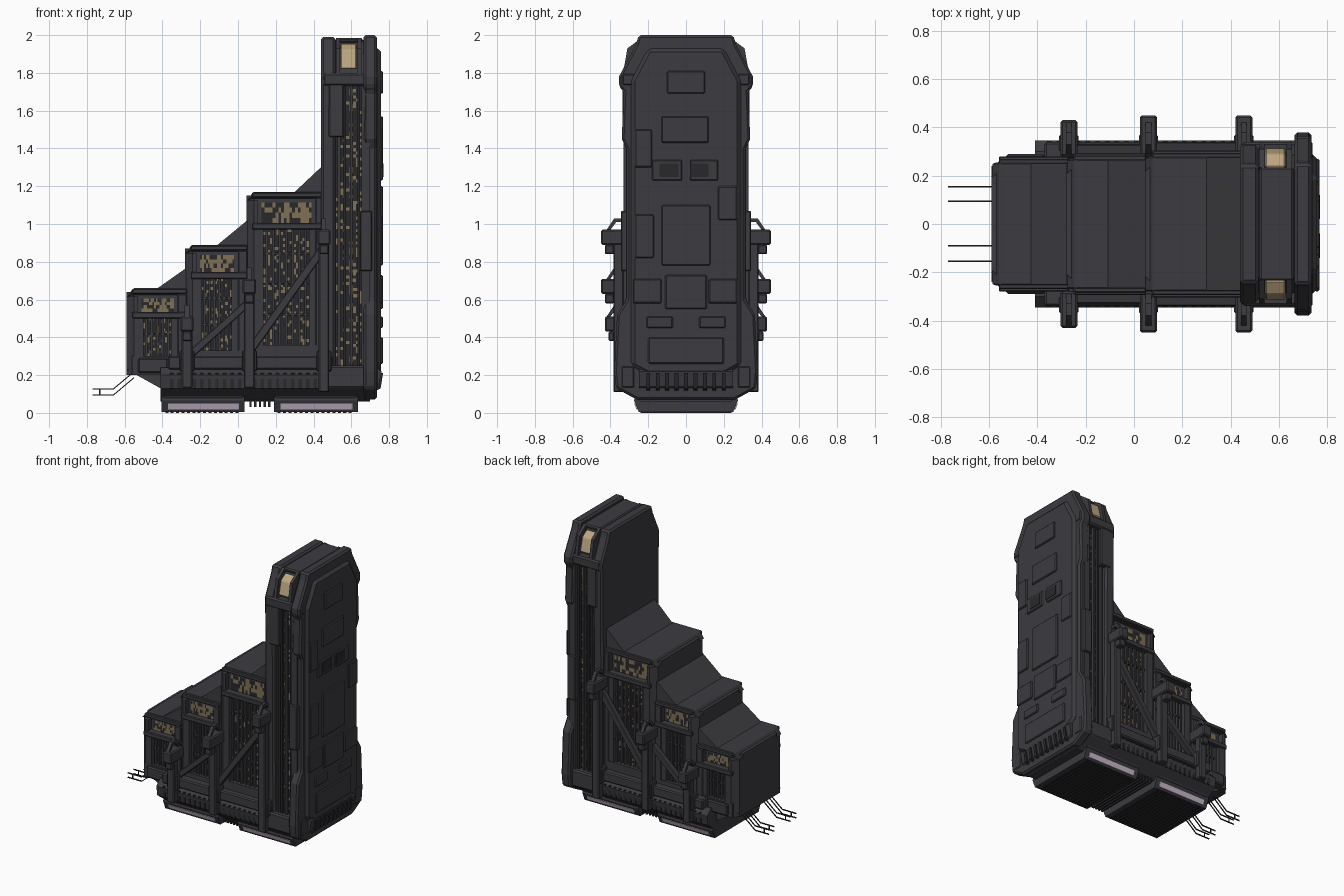
import bpy, bmesh, random
from mathutils import Vector

random.seed(4)
if "Cube" in bpy.data.objects:
    bpy.data.objects.remove(bpy.data.objects["Cube"])


def material(name, r, g, b):
    m = bpy.data.materials.new(name)
    m.use_nodes = True
    m.diffuse_color = (r, g, b, 1)
    m.node_tree.nodes["Principled BSDF"].inputs["Base Color"].default_value = (r, g, b, 1)
    return m


HULL = material("charcoal hull", 0.045, 0.044, 0.051)
DARK = material("dark recess", 0.022, 0.021, 0.025)
GOLD = material("dim gold window", 0.22, 0.165, 0.09)
AMBER = material("amber lantern", 0.5, 0.38, 0.22)
LILAC = material("pale lilac light", 0.6, 0.5, 0.62)
SIDES = (("front", -1), ("back", 1))


def finish(name, bm, mats, bevel=0):
    me = bpy.data.meshes.new(name)
    bm.to_mesh(me)
    bm.free()
    for m in mats:
        me.materials.append(m)
    ob = bpy.data.objects.new(name, me)
    bpy.context.collection.objects.link(ob)
    if bevel:
        mod = ob.modifiers.new("bevel", "BEVEL")
        mod.width, mod.segments = bevel, 1
    return ob


def prism(name, pts, axis, a, b, mat=HULL, bevel=0):
    """Extrude a 2D outline along an axis: x takes (y,z), y takes (x,z), z takes (x,y)."""
    place = {"x": lambda p, t: (t, p[0], p[1]),
             "y": lambda p, t: (p[0], t, p[1]),
             "z": lambda p, t: (p[0], p[1], t)}[axis]
    bm = bmesh.new()
    lo = [bm.verts.new(place(p, a)) for p in pts]
    hi = [bm.verts.new(place(p, b)) for p in pts]
    bm.faces.new(lo)
    bm.faces.new(hi[::-1])
    for i in range(len(pts)):
        j = (i + 1) % len(pts)
        bm.faces.new((lo[i], hi[i], hi[j], lo[j]))
    bmesh.ops.recalc_face_normals(bm, faces=bm.faces)
    return finish(name, bm, [mat], bevel)


def box(name, x0, x1, y0, y1, z0, z1, mat=HULL, bevel=0):
    return prism(name, [(x0, y0), (x1, y0), (x1, y1), (x0, y1)], "z", z0, z1, mat, bevel)


def side_box(name, x0, x1, y0, y1, z0, z1, mat=HULL, bevel=0):
    for tag, s in SIDES:
        box(tag + "_" + name, x0, x1, *sorted((s * y0, s * y1)), z0, z1, mat, bevel)


def mirrored(half):
    return half + [(-y, z) for y, z in reversed(half)]


def beam(name, p, q, half, y0, y1):
    """Flat diagonal bar between two (x,z) points on both sides."""
    p, q = Vector(p), Vector(q)
    d = (q - p).normalized()
    n = Vector((-d.y, d.x)) * half
    for tag, s in SIDES:
        prism(tag + "_" + name, [p + n, q + n, q - n, p - n], "y", s * y0, s * y1, HULL, 0.005)


def window_grid(name, x0, x1, z0, z1, y, nx, nz, lit):
    """Panel of small cells, randomly lit, with upright bars."""
    for tag, s in SIDES:
        bm = bmesh.new()
        v = [[bm.verts.new((x0 + (x1 - x0) * i / nx, s * y, z0 + (z1 - z0) * k / nz))
              for i in range(nx + 1)] for k in range(nz + 1)]
        for k in range(nz):
            for i in range(nx):
                f = bm.faces.new((v[k][i], v[k][i + 1], v[k + 1][i + 1], v[k + 1][i]))
                f.material_index = int(random.random() < lit)
                if s > 0:
                    f.normal_flip()
        finish(tag + "_" + name, bm, [DARK, GOLD])


# Stepped terraces: x start, x end, top, half width, panel base
steps = [(-0.59, -0.27, 0.66, 0.27, 0.30),
         (-0.28, 0.05, 0.89, 0.285, 0.33),
         (0.045, 0.46, 1.17, 0.295, 0.36)]
for n, (x0, x1, top, w, base) in enumerate(steps):
    t = "terrace%d_" % (n + 1)

    def plan(h):
        return [(x0, -h + 0.04), (x0 + 0.04, -h), (x1, -h), (x1, h), (x0 + 0.04, h), (x0, h - 0.04)]
    prism(t + "core", plan(w - 0.04), "z", 0.2, top - 0.02)
    prism(t + "cap", [(x0, top - 0.05), (x0 + 0.035, top), (x1, top), (x1, top - 0.035), (x0 + 0.03, top - 0.035)],
          "y", -w + 0.015, w - 0.015, HULL, 0.006)
    prism(t + "nose", [(x0, -w + 0.04), (x0 + 0.04, -w), (x0 + 0.06, -w), (x0 + 0.06, w),
                       (x0 + 0.04, w), (x0, w - 0.04)], "z", 0.2, top - 0.045)
    prism(t + "sloped_roof", [(x1 - 0.17, top - 0.01), (x1, top + 0.11 + 0.02 * n), (x1, top - 0.01)],
          "y", -w + 0.02, w - 0.02)
    # Frame around the recessed window and the tall panel
    wz = top - 0.125 - 0.02 * n
    side_box(t + "top_rail", x0 + 0.03, x1, w - 0.05, w, top - 0.03, top - 0.003, HULL, 0.005)
    side_box(t + "middle_rail", x0 + 0.03, x1, w - 0.05, w + 0.01, wz - 0.035, wz, HULL, 0.005)
    side_box(t + "base_rail", x0 + 0.03, x1, w - 0.05, w, 0.2, base, HULL)
    side_box(t + "rear_post", x1 - 0.05, x1, w - 0.05, w, 0.2, top - 0.03, HULL, 0.005)
    side_box(t + "left_panel_post", x0 + 0.05, x0 + 0.09, w - 0.05, w, base, wz - 0.03)
    side_box(t + "right_panel_post", x1 - 0.085, x1 - 0.045, w - 0.05, w - 0.005, base, wz - 0.03)
    # Window glow and panel cells
    window_grid(t + "window", x0 + 0.08, x1 - 0.07, wz, top - 0.055, w - 0.036, 18, 4, 0.55)
    a, b = x0 + 0.09, x1 - 0.085
    window_grid(t + "panel", a, b, base, wz - 0.03, w - 0.036, 14, int((wz - base) * 60), 0.24)
    bars = 5 + n
    for i in range(bars):
        x = a + (b - a) * (i + 0.5) / bars
        side_box(t + "bar%d" % i, x - 0.006, x + 0.006, w - 0.04, w - 0.018, base, wz - 0.03)
    for i in range(1, n + 2):
        z = base + (wz - base) * i / (n + 2)
        side_box(t + "crossbar%d" % i, a, b, w - 0.04, w - 0.022, z - 0.006, z + 0.006, DARK)

# Buttress columns with clamp blocks: x, clamp bottom, outer reach
for n, (x, z, reach) in enumerate([(-0.27, 0.43, 0.43), (0.06, 0.63, 0.45), (0.455, 0.89, 0.45)]):
    t = "buttress%d_" % (n + 1)
    side_box(t + "column", x - 0.028, x + 0.028, 0.33, 0.385, 0.11 + 0.02 * (n < 2), z + 0.01, HULL, 0.006)
    side_box(t + "clamp", x - 0.035, x + 0.035, 0.28, reach, z, z + 0.08, HULL, 0.008)
    side_box(t + "foot", x - 0.04, x + 0.04, 0.3, 0.37, 0.22, 0.33, HULL, 0.006)
    side_box(t + "brace_block", x - 0.025, x + 0.025, 0.38, reach - 0.02, z - 0.05, z, HULL, 0.006)
    for tag, s in SIDES:
        prism(tag + "_" + t + "arch", [(s * 0.29, z + 0.08), (s * 0.33, z + 0.14), (s * 0.38, z + 0.14),
              (s * 0.42, z + 0.08), (s * 0.40, z + 0.08), (s * 0.37, z + 0.12), (s * 0.34, z + 0.12),
              (s * 0.31, z + 0.08)], "x", x - 0.012, x + 0.012)

# Diagonal braces and the long lower girder
beam("short_brace", (-0.25, 0.31), (0.05, 0.58), 0.02, 0.29, 0.33)
beam("long_brace", (0.05, 0.31), (0.45, 0.87), 0.022, 0.30, 0.34)
side_box("girder", -0.37, 0.5, 0.27, 0.34, 0.23, 0.30, HULL, 0.008)
side_box("girder_end", -0.53, -0.37, 0.24, 0.29, 0.21, 0.29, HULL, 0.008)

# Underside hull
prism("belly", mirrored([(0.30, 0.24), (0.345, 0.20), (0.335, 0.13), (0.24, 0.06)]), "x", -0.41, 0.70)
prism("prow_keel", [(-0.59, 0.23), (-0.41, 0.13), (-0.41, 0.23)], "y", -0.24, 0.24)
for i in range(20):
    x = -0.36 + i * 0.04
    side_box("belly_rib%d" % i, x, x + 0.018, 0.28, 0.342, 0.13, 0.21, DARK)
for n, (x0, x1) in enumerate([(-0.405, 0.035), (0.19, 0.635)]):
    t = "thruster%d_" % (n + 1)
    prism(t + "housing", mirrored([(0.27, 0.09), (0.275, 0.065), (0.25, 0.005)]), "x", x0, x1)
    prism(t + "shoulder", mirrored([(0.31, 0.14), (0.275, 0.08)]), "x", x0 + 0.01, x1 - 0.01)
    for tag, s in SIDES:
        prism(tag + "_" + t + "light", [(s * 0.268, 0.05), (s * 0.274, 0.05), (s * 0.262, 0.018), (s * 0.254, 0.018)],
              "x", x0 + 0.035, x1 - 0.03, LILAC)
    for i in range(14):
        x = x0 + 0.02 + (x1 - x0 - 0.04) * i / 14
        box(t + "slat%d" % i, x, x + 0.016, -0.24, 0.24, 0, 0.02, DARK)
for i in range(5):
    box("gap_fin%d" % i, 0.06 + i * 0.025, 0.072 + i * 0.025, -0.25, 0.25, 0.03, 0.12, DARK)

# Tower: two armour slabs around a recessed core
crown = [(0.25, 2.0), (0.265, 1.95), (0.355, 1.78), (0.355, 1.73), (0.33, 1.70)]
prism("tower_inner_slab", mirrored([(0.245, 1.99), (0.26, 1.94), (0.335, 1.78), (0.33, 1.70), (0.32, 0.15)]),
      "x", 0.44, 0.515, HULL, 0.012)
prism("tower_outer_slab", mirrored(crown + [(0.34, 1.45), (0.315, 1.40), (0.315, 0.60), (0.365, 0.52), (0.38, 0.22),
      (0.37, 0.13), (0.26, 0.07)]), "x", 0.665, 0.735, HULL, 0.012)
prism("tower_back_shell", mirrored([(0.20, 1.93), (0.29, 1.76), (0.29, 0.25), (0.2, 0.2)]),
      "x", 0.72, 0.758, HULL, 0.02)
prism("tower_core", mirrored([(0.22, 1.975), (0.285, 1.80), (0.285, 0.12)]), "x", 0.5, 0.68)
box("tower_ridge", 0.52, 0.66, -0.235, 0.235, 1.96, 1.985, HULL, 0.008)
side_box("tower_collar", 0.45, 0.74, 0.27, 0.34, 1.73, 1.80, HULL, 0.01)
side_box("tower_foot", 0.44, 0.74, 0.27, 0.345, 0.13, 0.25, HULL, 0.01)
window_grid("tower_cells", 0.52, 0.66, 0.25, 1.73, 0.29, 8, 90, 0.2)
for i, x in enumerate((0.535, 0.565, 0.60, 0.64)):
    side_box("tower_pipe%d" % i, x - 0.007, x + 0.007, 0.28, 0.31, 0.2, 1.74, DARK if i % 2 else HULL)
side_box("tower_upper_cover", 0.48, 0.56, 0.28, 0.335, 1.46, 1.78, HULL, 0.006)
side_box("tower_lower_cover", 0.645, 0.71, 0.28, 0.345, 0.75, 1.07, HULL, 0.006)
side_box("tower_edge_strip", 0.655, 0.70, 0.28, 0.33, 0.25, 1.73, HULL)
for tag, s in SIDES:
    prism(tag + "_lantern", [(s * 0.235, 1.955), (s * 0.29, 1.92), (s * 0.315, 1.82), (s * 0.2, 1.82)],
          "x", 0.542, 0.628, AMBER, 0.006)
    for x in (0.518, 0.632):
        prism(tag + "_lantern_frame", [(s * 0.235, 1.985), (s * 0.31, 1.93), (s * 0.335, 1.79), (s * 0.2, 1.79)],
              "x", x, x + 0.022)

# Armour plates on the tower's outer face: y start, y end, z start, z end
plates = [(-0.1, 0.1, 1.69, 1.81), (-0.13, 0.12, 1.43, 1.57), (-0.18, -0.02, 1.23, 1.34), (0.02, 0.17, 1.23, 1.34),
          (-0.13, 0.13, 0.78, 1.1), (-0.28, -0.13, 0.58, 0.71), (0.12, 0.27, 0.58, 0.71), (-0.11, 0.11, 0.55, 0.73),
          (-0.27, -0.18, 1.3, 1.5), (0.17, 0.27, 1.02, 1.2), (-0.27, -0.17, 0.82, 1.05), (-0.2, 0.2, 0.26, 0.4),
          (-0.21, -0.07, 0.45, 0.51), (0.07, 0.21, 0.45, 0.51)]
for i, (y0, y1, z0, z1) in enumerate(plates):
    box("armour_plate%d" % i, 0.75, 0.768, y0, y1, z0, z1, HULL, 0.006)
for i, y in enumerate((-0.12, 0.04)):
    box("hatch%d" % i, 0.765, 0.771, y - 0.02, y + 0.08, 1.25, 1.32, DARK)
prism("tower_skirt", [(0.72, 0.25), (0.76, 0.22), (0.745, 0.14), (0.68, 0.08), (0.66, 0.25)], "y", -0.25, 0.25)
for i in range(9):
    y = -0.2 + i * 0.05
    prism("skirt_fin%d" % i, [(0.72, 0.21), (0.768, 0.21), (0.755, 0.13), (0.70, 0.1)], "y", y - 0.01, y + 0.01, DARK)

# Prow antennae: paired thin bent rods with cross ties
for n, y in enumerate((-0.155, -0.09, 0.095, 0.155)):
    for k, path in enumerate([[(-0.57, 0.205), (-0.66, 0.13), (-0.77, 0.13)], [(-0.55, 0.19), (-0.66, 0.098), (-0.77, 0.098)]]):
        r = 0.007
        prism("antenna%d_%d" % (n, k), path + [(x, z - r) for x, z in reversed(path)], "y", y - 0.003, y + 0.003, DARK)
    box("antenna_tie%d" % n, -0.735, -0.728, y - 0.003, y + 0.003, 0.095, 0.13, DARK)
